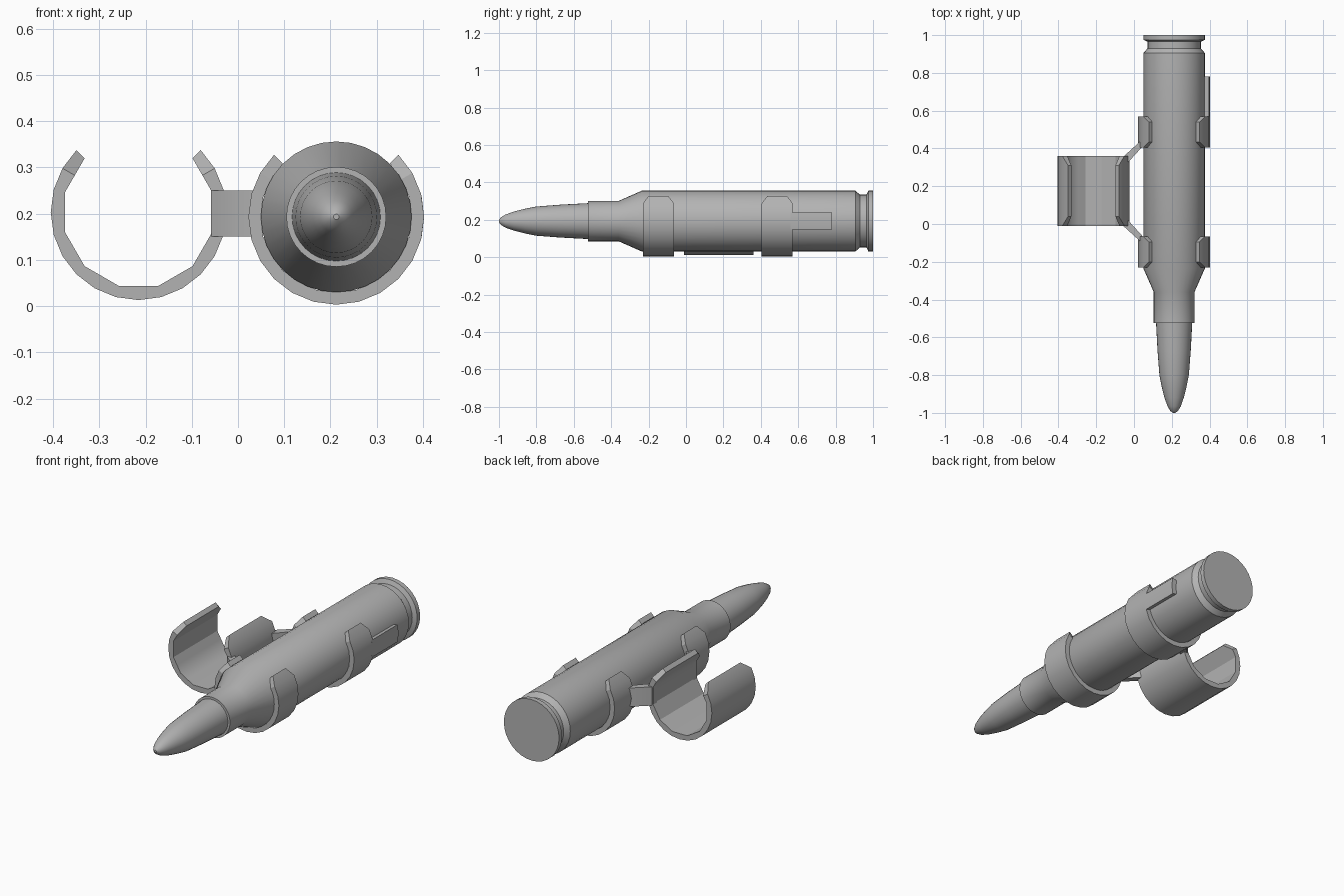
import bpy, bmesh, math
from mathutils import Vector

if "Cube" in bpy.data.objects:
    bpy.data.objects.remove(bpy.data.objects["Cube"], do_unlink=True)

grey = bpy.data.materials.new("plain_grey")
grey.use_nodes = True
COLOUR = (0.45, 0.45, 0.45, 1)
grey.diffuse_color = COLOUR
grey.node_tree.nodes["Principled BSDF"].inputs["Base Color"].default_value = COLOUR

ROUND = Vector((0.2125, 0, 0.193))    # axis of the cartridge
HOLDER = Vector((-0.215, 0, 0.203))   # axis of the wide clip


def finish(name, bm, angle=30):
    bmesh.ops.recalc_face_normals(bm, faces=bm.faces)
    mesh = bpy.data.meshes.new(name)
    bm.to_mesh(mesh)
    bm.free()
    mesh.materials.append(grey)
    ob = bpy.data.objects.new(name, mesh)
    bpy.context.collection.objects.link(ob)
    bpy.ops.object.select_all(action='DESELECT')
    ob.select_set(True)
    bpy.context.view_layer.objects.active = ob
    bpy.ops.object.shade_smooth_by_angle(angle=math.radians(angle))
    return ob


def lathe(name, profile, sides=32):
    """Closed turned shape along y from (y, radius) pairs."""
    bm = bmesh.new()
    rings = []
    for y, r in profile:
        rings.append([bm.verts.new(ROUND + Vector((
            r * math.cos(math.tau * i / sides), y,
            r * math.sin(math.tau * i / sides)))) for i in range(sides)])
    for a, b in zip(rings, rings[1:]):
        for i in range(sides):
            j = (i + 1) % sides
            bm.faces.new((a[i], a[j], b[j], b[i]))
    bm.faces.new(rings[0])
    bm.faces.new(rings[-1])
    return finish(name, bm)


def arc_band(name, centre, start, end, steps, y0, y1, outer, inner, inset=0):
    """Curved plate around y; its two ends taper by inset."""
    bm = bmesh.new()
    rows = []
    step = math.radians((end - start) / steps)
    for i in range(steps + 1):
        a = math.radians(start) + step * i
        cut = inset if i in (0, steps) else 0
        # the inside has half as many facets as the outside
        r_in = inner * (math.cos(step) if i % 2 else 1)
        rows.append([bm.verts.new(centre + Vector((r * math.cos(a), y, r * math.sin(a))))
                     for r, y in ((outer, y0 + cut), (outer, y1 - cut),
                                  (r_in, y1 - cut), (r_in, y0 + cut))])
    for a, b in zip(rows, rows[1:]):
        for i in range(4):
            j = (i + 1) % 4
            bm.faces.new((a[i], a[j], b[j], b[i]))
    bm.faces.new(rows[0])
    bm.faces.new(rows[-1])
    return finish(name, bm)


# Cartridge
lathe("bullet", [(-1, 0.006), (-0.99, 0.02), (-0.965, 0.035), (-0.92, 0.051),
                 (-0.86, 0.066), (-0.8, 0.078), (-0.67, 0.088), (-0.5, 0.097)])
lathe("case", [(-0.525, 0.108), (-0.36, 0.108), (-0.235, 0.163), (0.905, 0.163),
               (0.93, 0.141), (0.965, 0.141), (0.975, 0.163), (1, 0.163)])

# Clips that open upwards
for name, y0, y1 in (("front_clip", -0.23, -0.065), ("rear_clip", 0.405, 0.57)):
    arc_band(name, ROUND, 135, 405, 18, y0, y1, 0.19, 0.164, 0.03)
arc_band("wide_clip", HOLDER, 135, 405, 18, -0.01, 0.36, 0.19, 0.165, 0.05)

# Tab on the side of the rear clip
arc_band("side_tab", ROUND, -14, 14, 2, 0.56, 0.78, 0.19, 0.165)

# Slanted straps, mirrored about the middle of the wide clip
MIDDLE = 0.173
for name, side in (("front_strap", -1), ("rear_strap", 1)):
    bm = bmesh.new()
    outline = [(-0.058, 0.155), (-0.03, 0.155), (0.048, 0.24), (0.048, 0.266),
               (0.03, 0.262), (-0.058, 0.182)]
    face = bm.faces.new([bm.verts.new((x, MIDDLE + side * d, 0.15)) for x, d in outline])
    moved = bmesh.ops.extrude_face_region(bm, geom=[face])["geom"]
    bmesh.ops.translate(bm, vec=(0, 0, 0.1),
                        verts=[v for v in moved if isinstance(v, bmesh.types.BMVert)])
    finish(name, bm)
